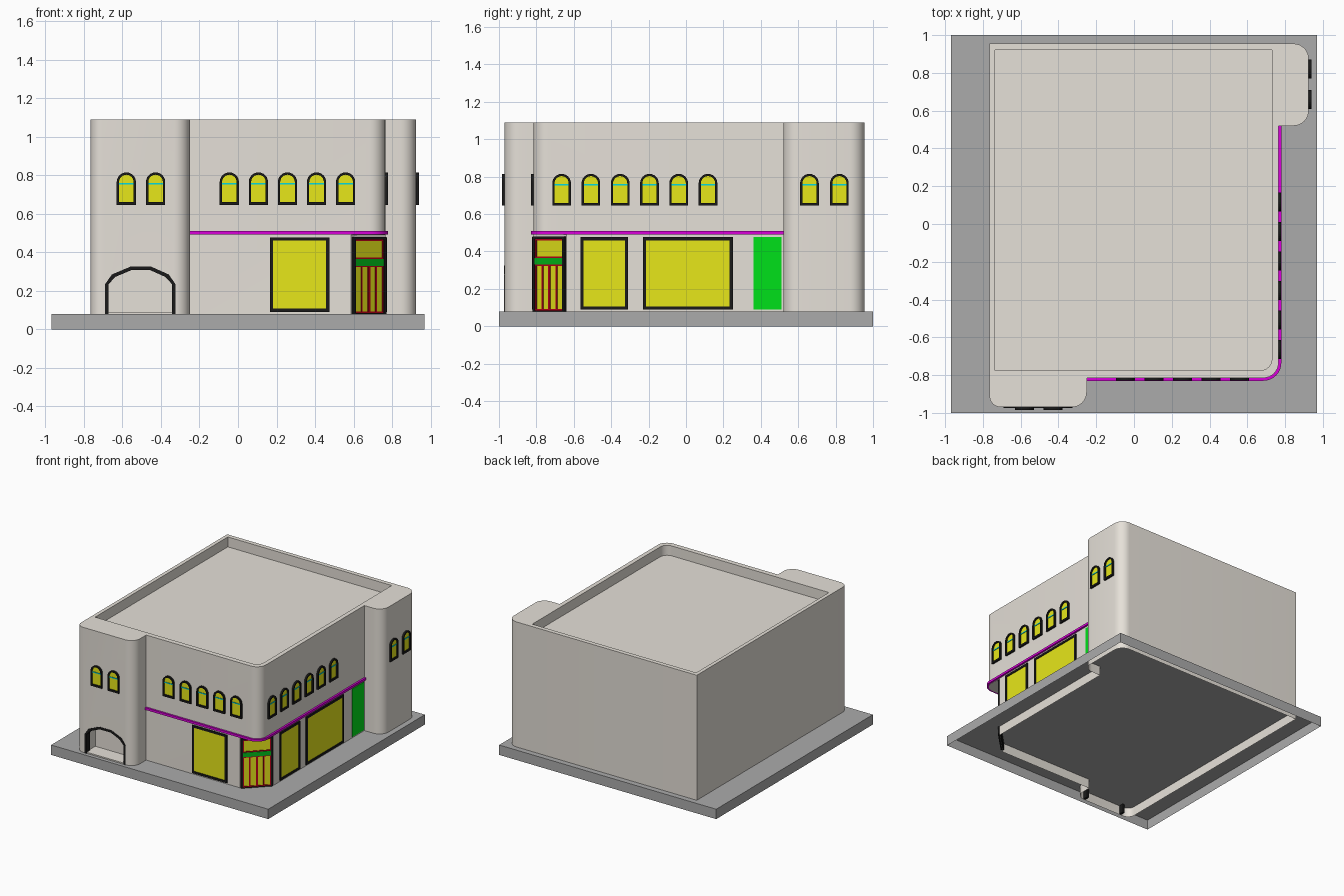
import bpy, bmesh, math
from mathutils import Vector

if "Cube" in bpy.data.objects:
    bpy.data.objects.remove(bpy.data.objects["Cube"])

COLORS = {
    "stone": (0.79, 0.75, 0.69), "pavement": (0.41, 0.41, 0.41),
    "black": (0.01, 0.01, 0.01), "yellow": (0.8, 0.8, 0.01),
    "cyan": (0.0, 0.7, 0.75), "purple": (0.7, 0.0, 0.7),
    "green": (0.0, 0.75, 0.01), "dark_green": (0.0, 0.5, 0.01), "red": (0.5, 0.0, 0.01),
}
MATS = {}
for key, c in COLORS.items():
    MATS[key] = bpy.data.materials.new(key)
    MATS[key].diffuse_color = (*c, 1)


def solid(name, outline, place, d0, d1, color, hole=None):
    """Extrude a 2D outline from d0 to d1; a hole outline turns it into a frame."""
    bm = bmesh.new()
    loops = [[bm.verts.new(place(u, v, d)) for u, v in pts]
             for pts in (outline, hole) if pts for d in (d0, d1)]
    n = len(outline)

    def band(a, b):
        for i in range(n):
            j = (i + 1) % n
            bm.faces.new((a[i], a[j], b[j], b[i]))

    band(loops[0], loops[1])
    if hole:
        band(loops[2], loops[3])
        band(loops[0], loops[2])
        band(loops[1], loops[3])
    else:
        bm.faces.new(loops[0])
        bm.faces.new(loops[1])
    bmesh.ops.recalc_face_normals(bm, faces=bm.faces)
    me = bpy.data.meshes.new(name)
    bm.to_mesh(me)
    bm.free()
    me.materials.append(MATS[color])
    ob = bpy.data.objects.new(name, me)
    bpy.context.collection.objects.link(ob)
    return ob


def plan(u, v, d):
    return Vector((u, v, d))


def wall(ox, oy, degrees):
    """Placement on a vertical wall: u along it, v up, d outward."""
    a = math.radians(degrees)
    c, s = math.cos(a), math.sin(a)
    return lambda u, v, d: Vector((ox + c * u + s * d, oy + s * u - c * d, v))


def rounded(corners, steps=8):
    """Outline from (x, y, radius) right-angle corners."""
    pts = []
    for i, (x, y, r) in enumerate(corners):
        p = Vector((x, y))
        if r == 0:
            pts.append((x, y))
            continue
        a = (Vector(corners[i - 1][:2]) - p).normalized()
        b = (Vector(corners[(i + 1) % len(corners)][:2]) - p).normalized()
        for k in range(steps + 1):
            t = math.pi / 2 * k / steps
            q = p + r * (a + b - b * math.cos(t) - a * math.sin(t))
            pts.append((q.x, q.y))
    return pts


def rect(u0, u1, v0, v1, t=0.0):
    return [(u0 + t, v0 + t), (u1 - t, v0 + t), (u1 - t, v1 - t), (u0 + t, v1 - t)]


def arch(u, r, v0, spring, steps=12):
    return [(u - r, v0), (u + r, v0)] + [
        (u + r * math.cos(math.pi * k / steps), spring + r * math.sin(math.pi * k / steps))
        for k in range(steps + 1)]


front, front_wing = wall(0, -0.815, 0), wall(0, -0.97, 0)
right, right_wing = wall(0.765, 0, 90), wall(0.925, 0, 90)
corner = wall(0.6765, -0.7265, 45)

# Pavement slab, open underneath
base = solid("pavement_base", rect(-0.97, 0.97, -1, 1), plan, 0, 0.08, "pavement")

# Building body with parapet recess, corner chamfer and garage alcove
body = solid("building_body", rounded([
    (-0.765, -0.97, 0.06), (-0.25, -0.97, 0.08), (-0.25, -0.815, 0),
    (0.765, -0.815, 0.08), (0.765, 0.52, 0), (0.925, 0.52, 0.08),
    (0.925, 0.955, 0.08), (-0.765, 0.955, 0)]), plan, 0.005, 1.09, "stone")


def garage(t):
    return [(-0.69 + t, 0.235), (-0.655 + t, 0.285 - t * 0.7), (-0.56 + t * 0.3, 0.325 - t),
            (-0.45 - t * 0.3, 0.325 - t), (-0.36 - t, 0.285 - t * 0.7), (-0.325 - t, 0.235)]


def with_feet(pts, z):
    return [(pts[0][0], z)] + pts + [(pts[-1][0], z)]


cutters = [
    solid("cut_roof", rounded([(-0.735, -0.775, 0), (0.73, -0.775, 0.06),
                               (0.73, 0.92, 0), (-0.735, 0.92, 0)]), plan, 1.01, 1.2, "stone"),
    solid("cut_corner", rect(-0.3, 0.3, -0.1, 0.49), corner, 0, 0.3, "stone"),
    solid("cut_garage", with_feet(garage(0.01), 0.09), front_wing, -0.12, 0.05, "stone"),
]
for c in cutters:
    m = body.modifiers.new(c.name, "BOOLEAN")
    m.operation, m.object, m.solver = "DIFFERENCE", c, "EXACT"
graph = bpy.context.evaluated_depsgraph_get()
baked = bpy.data.meshes.new_from_object(body.evaluated_get(graph))
body.modifiers.clear()
body.data = baked
for c in cutters:
    bpy.data.objects.remove(c)

# Both shells are open at the bottom
for ob in (base, body):
    bm = bmesh.new()
    bm.from_mesh(ob.data)
    low = [f for f in bm.faces if f.calc_center_median().z < 0.01]
    bmesh.ops.delete(bm, geom=low, context="FACES")
    bm.to_mesh(ob.data)
    bm.free()

# Garage arch frame
solid("garage_frame", with_feet(garage(0), 0.01) + with_feet(garage(0.018), 0.01)[::-1],
      front_wing, -0.04, 0.003, "black")

# Purple trim wrapping the shop storey
outer = rounded([(-0.25, -0.83, 0), (0.78, -0.83, 0.095), (0.78, 0.52, 0)])
inner = rounded([(-0.25, -0.81, 0), (0.76, -0.81, 0.075), (0.76, 0.52, 0)])
trim = solid("purple_trim", outer + inner[::-1], plan, 0.492, 0.51, "purple")

# Upper arched windows
rows = [(front, [-0.045 + 0.151 * i for i in range(5)]), (front_wing, [-0.58, -0.428]),
        (right, [-0.665 + 0.1565 * i for i in range(6)]), (right_wing, [0.66, 0.82])]
for place, centres in rows:
    for u in centres:
        solid("window_frame", arch(u, 0.05, 0.645, 0.765), place, -0.01, 0.014, "black",
              arch(u, 0.038, 0.66, 0.765))
        solid("window_glass", arch(u, 0.042, 0.655, 0.765), place, -0.008, 0.004, "yellow")
        solid("window_bar", rect(u - 0.04, u + 0.04, 0.752, 0.76), place, -0.005, 0.008, "cyan")

# Shop windows
for place, u0, u1 in [(front, 0.165, 0.475), (right, -0.565, -0.31), (right, -0.23, 0.25)]:
    solid("shop_frame", rect(u0, u1, 0.09, 0.477), place, -0.01, 0.009, "black",
          rect(u0, u1, 0.09, 0.477, 0.017))
    solid("shop_glass", rect(u0, u1, 0.09, 0.477, 0.01), place, -0.008, 0.004, "yellow")

# Green side door
solid("side_door", rect(0.36, 0.51, 0.09, 0.477), right, -0.01, 0.005, "green")

# Corner double door with transom
solid("corner_door_frame", rect(-0.12, 0.12, 0.02, 0.48), corner, -0.01, 0.014, "black",
      rect(-0.105, 0.105, 0.085, 0.467))
solid("corner_door_glass", rect(-0.11, 0.11, 0.085, 0.47), corner, -0.008, 0.003, "yellow")
solid("corner_door_band", rect(-0.106, 0.106, 0.33, 0.365), corner, -0.005, 0.012, "dark_green")
solid("transom_frame", rect(-0.105, 0.105, 0.365, 0.467), corner, -0.005, 0.008, "red",
      rect(-0.105, 0.105, 0.365, 0.467, 0.008))
for u0, u1 in [(-0.105, 0.0), (0.0, 0.105)]:
    solid("door_leaf_frame", rect(u0, u1, 0.085, 0.33), corner, -0.005, 0.008, "red",
          rect(u0, u1, 0.085, 0.33, 0.007))
    mid = (u0 + u1) / 2
    solid("door_leaf_bar", rect(mid - 0.005, mid + 0.005, 0.088, 0.328), corner, -0.005, 0.007, "red")

# Smooth the rounded walls, keep edges sharp
bpy.ops.object.select_all(action="DESELECT")
for ob in (body, trim):
    ob.select_set(True)
bpy.context.view_layer.objects.active = body
bpy.ops.object.shade_smooth_by_angle(angle=math.radians(30))

for m in bpy.data.materials:
    if m.users and not m.is_grease_pencil:
        m.use_nodes = True
        m.node_tree.nodes["Principled BSDF"].inputs["Base Color"].default_value = m.diffuse_color
